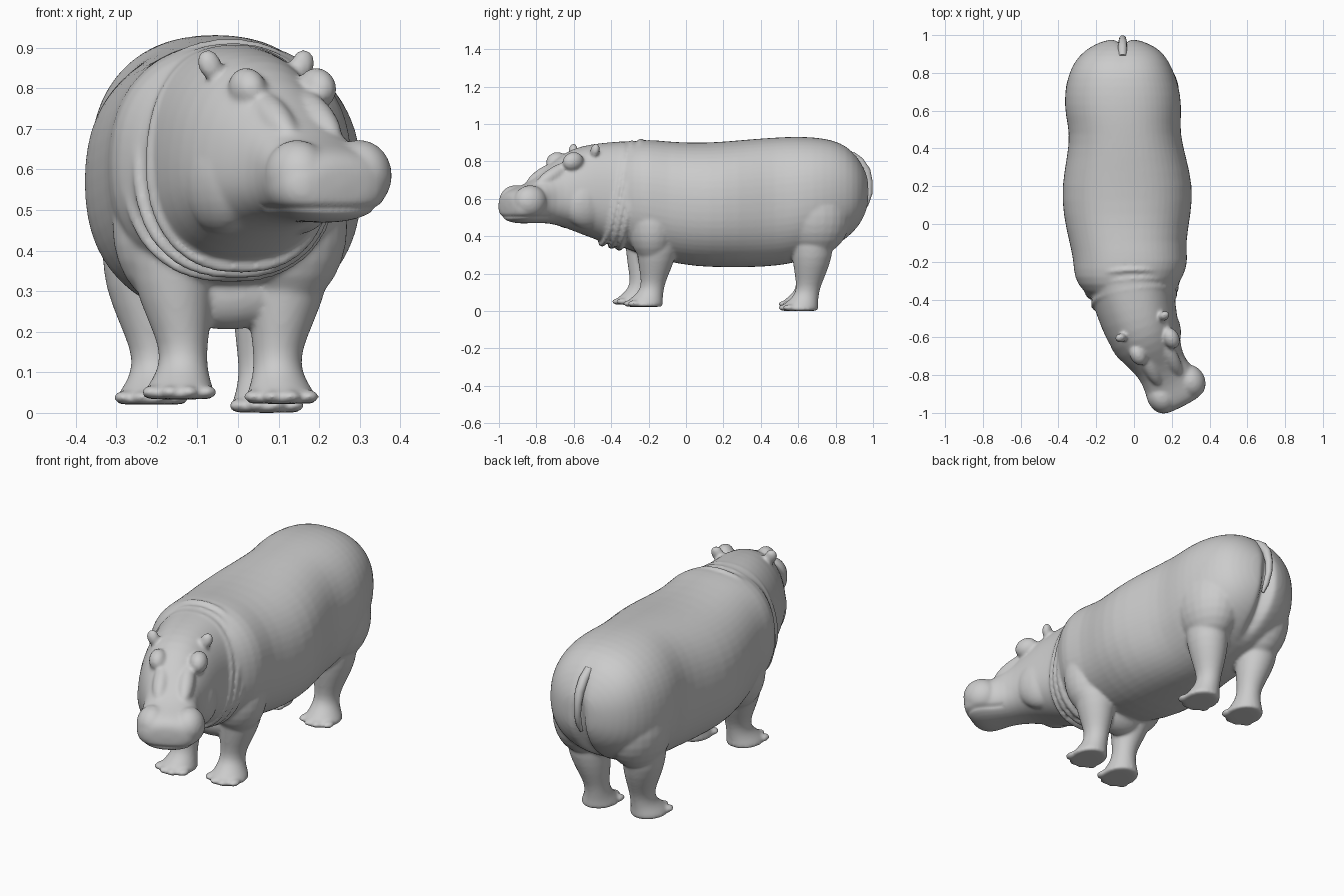
import bpy, bmesh
from math import sin, cos, pi, radians, exp, copysign
from mathutils import Vector

if "Cube" in bpy.data.objects:
    bpy.data.objects.remove(bpy.data.objects["Cube"])

parts = []          # pieces that get fused into one skin


def section(x, y, hw, top, bot, yaw=0, pear=0.0, lean=0.0, n=28, p=2.3):
    """Upright superellipse ring, turned by yaw; pear narrows its upper half."""
    pts, zc, hz, a = [], (top + bot) / 2, (top - bot) / 2, radians(yaw)
    for i in range(n):
        t = 2 * pi * i / n
        u = copysign(abs(cos(t)) ** (2 / p), cos(t))
        v = copysign(abs(sin(t)) ** (2 / p), sin(t))
        w = hw * u * (1 - pear * v)
        d = v * hz * lean
        pts.append(Vector((x + w * cos(a) - d * sin(a), y + w * sin(a) + d * cos(a), zc + v * hz)))
    return pts


def loft(name, rings):
    bm = bmesh.new()
    vs = [[bm.verts.new(p) for p in r] for r in rings]
    n = len(rings[0])
    for a, b in zip(vs, vs[1:]):
        for i in range(n):
            bm.faces.new((a[i], a[(i + 1) % n], b[(i + 1) % n], b[i]))
    bm.faces.new(vs[0])
    bm.faces.new(vs[-1])
    bmesh.ops.recalc_face_normals(bm, faces=bm.faces)
    me = bpy.data.meshes.new(name)
    bm.to_mesh(me)
    ob = bpy.data.objects.new(name, me)
    bpy.context.collection.objects.link(ob)
    ob.modifiers.new("round", 'SUBSURF').levels = 1
    return ob


def blob(name, loc, scale, rot=(0, 0, 0)):
    bpy.ops.mesh.primitive_uv_sphere_add(segments=24, ring_count=14, location=loc, rotation=rot)
    ob = bpy.context.object
    ob.name, ob.scale = name, scale
    return ob


def tube(name, pts, radius, cyclic=False, radii=None):
    cu = bpy.data.curves.new(name, 'CURVE')
    cu.dimensions, cu.bevel_depth, cu.bevel_resolution = '3D', radius, 3
    cu.use_fill_caps = True
    sp = cu.splines.new('POLY')
    sp.points.add(len(pts) - 1)
    for i, p in enumerate(pts):
        sp.points[i].co = (*p, 1)
        sp.points[i].radius = radii[i] if radii else 1
    sp.use_cyclic_u = cyclic
    ob = bpy.data.objects.new(name, cu)
    bpy.context.collection.objects.link(ob)
    return ob


# Barrel body, rump to shoulder: y, centre x, half width, top, bottom
trunk = [(.98, -.06, .06, .70, .57), (.96, -.06, .13, .755, .51), (.92, -.06, .20, .825, .44),
         (.86, -.065, .25, .885, .385), (.78, -.065, .285, .918, .33), (.68, -.06, .307, .932, .29),
         (.58, -.057, .306, .935, .255), (.48, -.048, .29, .93, .24), (.36, -.04, .312, .922, .232),
         (.2, -.035, .347, .907, .232), (.05, -.037, .337, .90, .236), (-.1, -.035, .305, .908, .262),
         (-.2, -.015, .302, .92, .292), (-.28, -.03, .288, .91, .32), (-.36, -.03, .24, .88, .34),
         (-.42, -.01, .165, .79, .4)]
body = loft("hippo_body", [section(x, y, w * 1.01, t, b) for y, x, w, t, b in trunk])
parts.append(body)

# Neck and head, turning to one side: x, y, half width, top, bottom, yaw, pear
head = [(-.03, -.2, .24, .9, .34, 0, .03), (-.02, -.3, .238, .912, .332, 3, .04),
        (0, -.4, .217, .905, .352, 8, .07), (.025, -.5, .204, .895, .388, 15, .11),
        (.06, -.6, .187, .872, .43, 22, .16), (.1, -.68, .158, .82, .46, 26, .16),
        (.14, -.75, .13, .75, .47, 27, .1), (.182, -.82, .14, .695, .47, 27, .0),
        (.212, -.87, .158, .67, .467, 27, 0), (.235, -.915, .153, .655, .47, 27, 0),
        (.253, -.95, .128, .635, .485, 27, 0), (.26, -.966, .08, .6, .52, 27, 0)]
parts.append(loft("head", [section(*h) for h in head]))

# Paired muzzle lobes, brows, cheeks and ears
yaw = radians(27)
side = Vector((cos(yaw), sin(yaw), 0))
for s in (-1, 1):
    parts.append(blob("muzzle_lobe", Vector((.222, -.872, .585)) + side * s * .086,
                      (.078, .092, .088), (0, 0, yaw)))
    parts.append(blob("brow", Vector((.109, -.648, .80)) + side * s * .097,
                      (.044, .06, .05), (radians(15), 0, yaw)))
    parts.append(blob("cheek", Vector((.055, -.575, .58)) + side * s * .105,
                      (.088, .14, .14), (0, 0, yaw)))
    parts.append(blob("face_ridge", Vector((.143, -.735, .728)) + side * s * .06,
                      (.04, .12, .04), (radians(30), 0, yaw)))
    parts.append(blob("ear", Vector((.045, -.545, .858)) + side * s * .128,
                      (.03, .024, .04), (radians(-10), radians(20 * s), radians(20))))
    # shoulder and haunch masses that the legs grow from
    parts.append(blob("shoulder", (-.02 + s * .145, -.18, .46), (.145, .13, .2)))
    parts.append(blob("haunch", (-.062 + s * .15, .69, .51), (.152, .19, .215)))

# Skin folds around the neck
for x, y, w, t, b, a in ((-.02, -.3, .25, .908, .335, 2), (-.01, -.345, .234, .898, .345, 4),
                         (0, -.395, .216, .894, .358, 8)):
    parts.append(tube("neck_fold", section(x, y, w, t, b, a, .06, .2, 56), .015, True))

# Low chest between the front legs
parts.append(blob("chest", (-.025, -.18, .3), (.16, .08, .095)))

# Legs: height, outward and forward shift, radii
profile = [(.45, .03, .02, .09, .1), (.38, .03, .02, .105, .115), (.29, .025, .02, .102, .108),
           (.20, .01, .01, .08, .086), (.13, 0, 0, .06, .064), (.085, 0, -.01, .06, .066),
           (.05, .005, -.032, .072, .084), (.022, .01, -.05, .087, .103), (.004, .01, -.052, .091, .105),
           (0, .01, -.05, .083, .097)]
legs = (("front_leg_right", .097, -.175, .022, 1), ("front_leg_left", -.135, -.235, .033, -1),
        ("rear_leg_right", .06, .655, .0, 1), ("rear_leg_left", -.203, .655, .02, -1))
for name, x, y, z0, s in legs:
    rings = []
    for z, dx, dy, rx, ry in profile:
        rings.append([Vector((x + s * dx + rx * cos(2 * pi * i / 20),
                              y + dy + ry * sin(2 * pi * i / 20), z + z0)) for i in range(20)])
    parts.append(loft(name, rings))
    for t in (-1.5, -.5, .5, 1.5):      # toes
        parts.append(blob("toe", (x + s * .01 + t * .045, y - .14 + .024 * abs(t), z0 + .018),
                          (.026, .034, .017)))

# Fuse everything into one soft skin
bpy.ops.object.select_all(action='DESELECT')
for ob in parts:
    ob.select_set(True)
bpy.context.view_layer.objects.active = body
bpy.ops.object.convert(target='MESH')
bpy.ops.object.join()
body = bpy.context.object
body.name = "hippo_body"
rm = body.modifiers.new("fuse", 'REMESH')
rm.mode, rm.voxel_size = 'VOXEL', .008
sm = body.modifiers.new("soften", 'SMOOTH')
sm.factor, sm.iterations = .5, 10
bpy.ops.object.convert(target='MESH')
body = bpy.context.object

# Cleft between the buttocks, and the mouth line around the muzzle
fwd = Vector((sin(yaw), -cos(yaw), 0))
for v in body.data.vertices:
    c = v.co
    if c.y > .74 and c.z > .25:
        c.y -= .05 * exp(-((c.x + .06) / .03) ** 2) * min(1, (c.y - .74) / .12) * exp(-((c.z - .52) / .2) ** 2)
    d = c - Vector((.2, -.85, 0))
    if d.dot(fwd) > -.09 and c.y < -.7:
        g = exp(-((c.z - .505) / .008) ** 2) * .006
        c.x -= d.x / max(d.xy.length, .01) * g
        c.y -= d.y / max(d.xy.length, .01) * g
body.data.shade_smooth()

# Tail lying in the cleft
tail = tube("tail", [(-.06, .885, .835), (-.06, .93, .80), (-.06, .965, .75), (-.06, .98, .69),
                     (-.058, .981, .63), (-.055, .962, .57), (-.052, .94, .53)], .024,
            radii=[.9, 1, .95, .8, .7, .6, .3])
bpy.ops.object.select_all(action='DESELECT')
tail.select_set(True)
bpy.context.view_layer.objects.active = tail
bpy.ops.object.convert(target='MESH')
bpy.context.object.data.shade_smooth()
